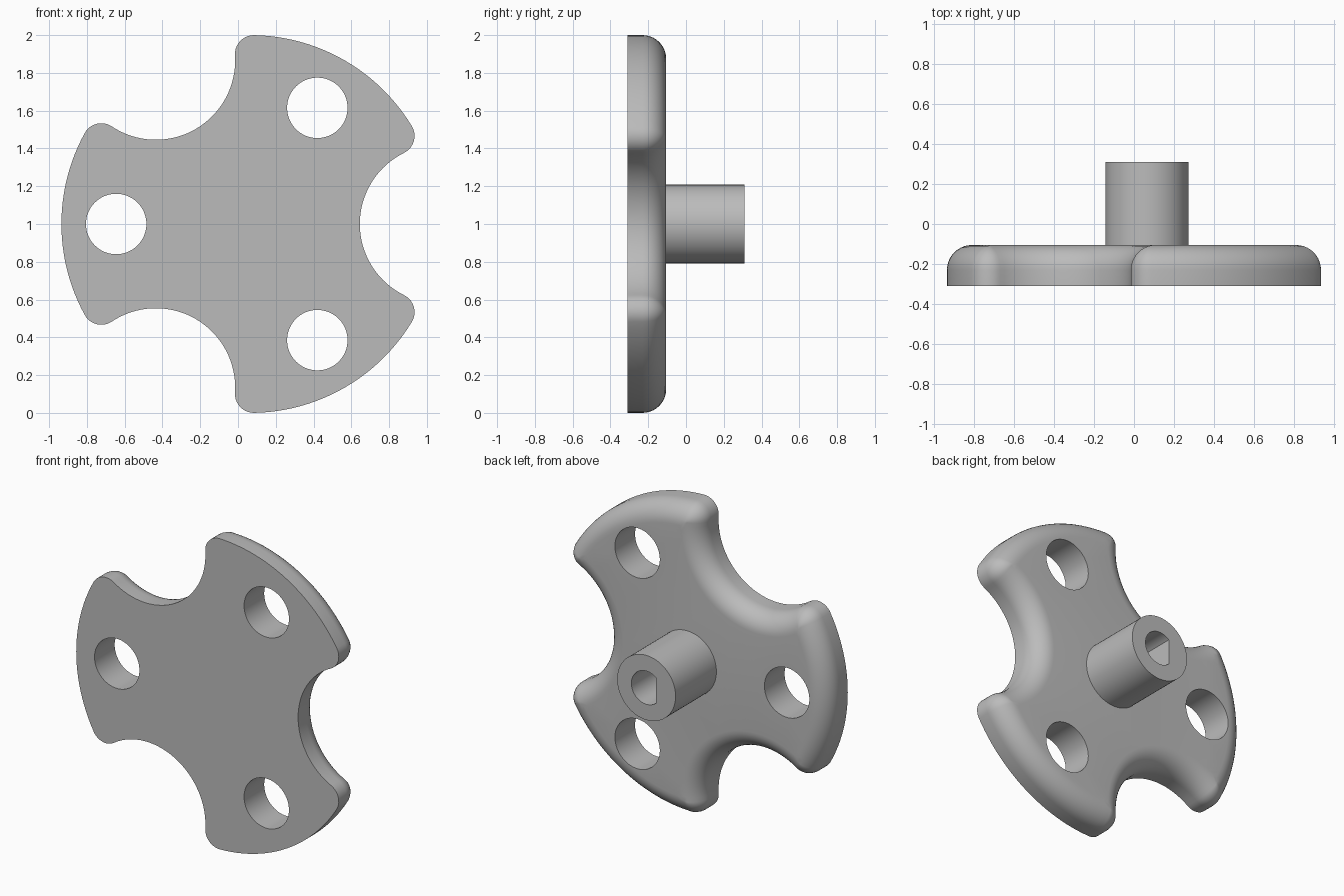
import bpy, bmesh
from math import sin, cos, pi, radians, acos, atan2, sqrt

if "Cube" in bpy.data.objects:
    bpy.data.objects.remove(bpy.data.objects["Cube"])

CX, CZ = 0.065, 1.0                   # hub axis
FRONT, BACK, TIP = -0.31, -0.105, 0.31
RIM, NOTCH, CORNER, ROUND = 1.0, 0.42, 0.1, 0.125

grey = bpy.data.materials.new("plain grey")
grey.use_nodes = True
grey.diffuse_color = (0.5, 0.5, 0.5, 1)
grey.node_tree.nodes["Principled BSDF"].inputs["Base Color"].default_value = grey.diffuse_color


def arc(cx, cy, r, a, b, n):
    return [(cx + r * cos(a + (b - a) * i / n), cy + r * sin(a + (b - a) * i / n))
            for i in range(n + 1)]


def outline(inset):
    """Three-lobed outline, moved inward by inset."""
    f = max(CORNER - inset, 0)
    d, e = RIM - inset - f, NOTCH + inset + f
    a = acos((d * d + 1 - e * e) / (2 * d))
    kx, ky = d * cos(a), d * sin(a)
    toward = atan2(-ky, 1 - kx)
    half = arc(1, 0, NOTCH + inset, pi, toward + pi, 20)
    half += arc(kx, ky, f, toward, a, 10)
    half += arc(0, 0, RIM - inset, a, pi / 3, 12)
    sector = [(x, -y) for x, y in reversed(half)] + half
    points = []
    for k in range(3):
        c, s = cos(k * 2 * pi / 3), sin(k * 2 * pi / 3)
        points += [(x * c - y * s, x * s + y * c) for x, y in sector]
    return points


def circle(r, cx=0, cy=0, n=64):
    return arc(cx, cy, r, 0, 2 * pi, n)[:-1]


def loft(bm, sections):
    """Join a list of (outline, y) sections with side faces."""
    rings = [[bm.verts.new((CX + u, y, CZ + v)) for u, v in pts] for pts, y in sections]
    for r, s in zip(rings, rings[1:]):
        for i in range(len(r)):
            j = (i + 1) % len(r)
            bm.faces.new((r[i], r[j], s[j], s[i]))


def finish(bm, name, cap_levels):
    """Close the flat caps and make the object."""
    bmesh.ops.remove_doubles(bm, verts=bm.verts, dist=0.0002)
    for y in cap_levels:
        edges = [e for e in bm.edges if e.is_boundary
                 and all(abs(v.co.y - y) < 0.0005 for v in e.verts)]
        bmesh.ops.triangle_fill(bm, edges=edges, use_beauty=True, normal=(0, 1, 0))
    bmesh.ops.recalc_face_normals(bm, faces=bm.faces)
    mesh = bpy.data.meshes.new(name)
    bm.to_mesh(mesh)
    bm.free()
    mesh.materials.append(grey)
    ob = bpy.data.objects.new(name, mesh)
    bpy.context.collection.objects.link(ob)
    bpy.ops.object.select_all(action='DESELECT')
    ob.select_set(True)
    bpy.context.view_layer.objects.active = ob
    bpy.ops.object.shade_smooth_by_angle(angle=radians(30))


# Lobed plate with a rounded back edge and three through holes
bm = bmesh.new()
sections = [(outline(0), FRONT)]
for i in range(11):
    t = i / 10 * pi / 2
    sections.append((outline(ROUND * (1 - cos(t))), BACK - ROUND + ROUND * sin(t)))
loft(bm, sections)
for k in range(3):
    a = pi / 3 + k * 2 * pi / 3
    hole = circle(0.16, 0.71 * cos(a), 0.71 * sin(a))
    loft(bm, [(hole, FRONT), (hole, BACK)])
finish(bm, "lobed_plate", (FRONT, BACK))

# Shaft with a D-shaped socket, flat on the -x side
bm = bmesh.new()
base, floor = BACK - 0.03, BACK + 0.015
bore, flat = 0.107, 0.07
loft(bm, [(circle(0.208), base), (circle(0.208), TIP)])
half_angle = pi - acos(flat / bore)
socket = arc(0, 0, bore, -half_angle, half_angle, 48)
loft(bm, [(socket, TIP), (socket, floor)])
finish(bm, "socket_shaft", (base, floor, TIP))
